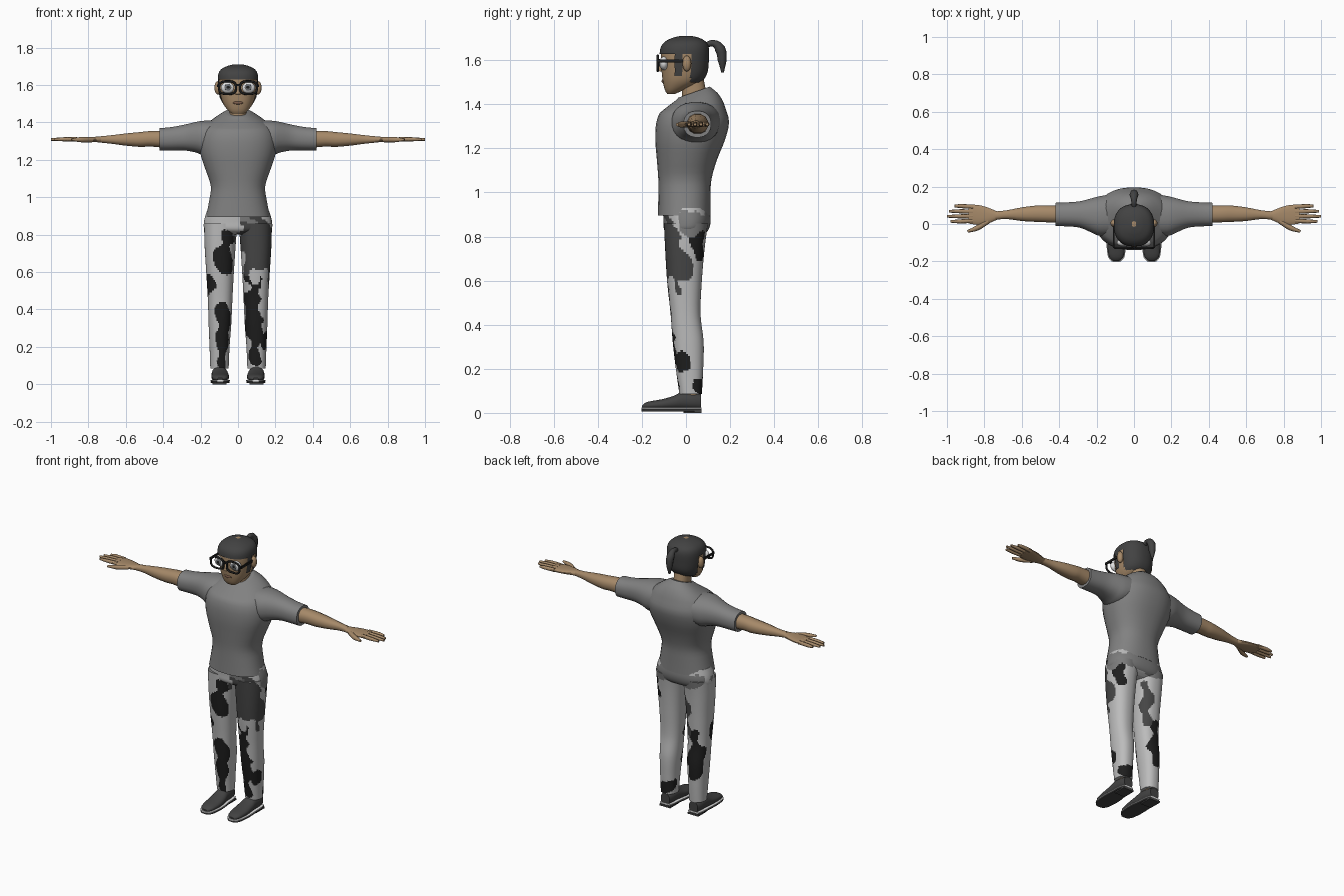
import bpy, bmesh, math
from mathutils import Vector, Matrix

cube = bpy.data.objects.get("Cube")
if cube:
    bpy.data.objects.remove(cube, do_unlink=True)


def material(name, r, g, b):
    m = bpy.data.materials.new(name)
    m.use_nodes = True
    m.diffuse_color = (r, g, b, 1)
    m.node_tree.nodes["Principled BSDF"].inputs["Base Color"].default_value = (r, g, b, 1)
    return m


SHIRT = material("shirt grey", .22, .22, .22)
SKIN = material("skin tan", .38, .25, .14)
HAIR = material("charcoal", .055, .055, .055)
LIGHT = material("trouser light grey", .5, .5, .5)
MID = material("trouser mid grey", .2, .2, .2)
DARK = material("trouser dark grey", .06, .06, .06)
BLACK = material("black", .013, .013, .013)
WHITE = material("white", .75, .75, .75)
LIPS = material("lip brown", .2, .11, .07)
IRIS = material("iris grey", .16, .17, .18)


def finish(name, bm, mats, angle=35):
    bmesh.ops.recalc_face_normals(bm, faces=bm.faces)
    mesh = bpy.data.meshes.new(name)
    bm.to_mesh(mesh)
    bm.free()
    ob = bpy.data.objects.new(name, mesh)
    bpy.context.collection.objects.link(ob)
    for m in mats:
        mesh.materials.append(m)
    bpy.ops.object.select_all(action='DESELECT')
    ob.select_set(True)
    bpy.context.view_layer.objects.active = ob
    bpy.ops.object.shade_smooth_by_angle(angle=math.radians(angle))
    return ob


def smooth_rows(rows, sub):
    """Catmull-Rom interpolation between cross-sections."""
    out = []
    for i in range(len(rows) - 1):
        p0, p1, p2 = rows[max(i - 1, 0)], rows[i], rows[i + 1]
        p3 = rows[min(i + 2, len(rows) - 1)]
        for k in range(sub):
            t = k / sub
            out.append([b + .5 * t * (c - a + t * (2 * a - 5 * b + 4 * c - d + t * (3 * (b - c) + d - a)))
                        for a, b, c, d in zip(p0, p1, p2, p3)])
    return out + [rows[-1]]


def loft(rows, axis='z', n=24, sub=3, power=2.3, pad=0, side=1):
    """Rows are (position, a0, a1, b0, b1): the extents of a rounded section along an axis."""
    bm = bmesh.new()
    rings = []
    for t, a0, a1, b0, b1 in smooth_rows(rows, sub):
        ring = []
        for k in range(n):
            ang = 2 * math.pi * (k + .5) / n
            c, s = math.cos(ang), math.sin(ang)
            a = (a0 + a1) / 2 + ((a1 - a0) / 2 + pad) * math.copysign(abs(c) ** (2 / power), c)
            b = (b0 + b1) / 2 + ((b1 - b0) / 2 + pad) * math.copysign(abs(s) ** (2 / power), s)
            x, y, z = {'x': (t, a, b), 'y': (a, t, b), 'z': (a, b, t)}[axis]
            ring.append(bm.verts.new((x * side, y, z)))
        rings.append(ring)
    for lo, hi in zip(rings, rings[1:]):
        for k in range(n):
            bm.faces.new((lo[k], lo[(k + 1) % n], hi[(k + 1) % n], hi[k]))
    bm.faces.new(rings[0])
    bm.faces.new(rings[-1])
    return bm


def symmetric(rows):
    return [(z, -w, w, f, b) for z, w, f, b in rows]


def ball(name, mat, loc, size, seg=20):
    bm = bmesh.new()
    bmesh.ops.create_uvsphere(bm, u_segments=seg, v_segments=seg // 2, radius=1,
                              matrix=Matrix.Translation(loc) @ Matrix.Diagonal((*size, 1)))
    return finish(name, bm, [mat], 60)


def box(name, mat, loc, size):
    bm = bmesh.new()
    bmesh.ops.create_cube(bm, size=1, matrix=Matrix.Translation(loc) @ Matrix.Diagonal((*size, 1)))
    return finish(name, bm, [mat])


def tube(name, mat, points, radii, closed=False):
    """Round tube through points, each with its own radius."""
    cu = bpy.data.curves.new(name, 'CURVE')
    cu.dimensions, cu.bevel_depth, cu.bevel_resolution = '3D', 1, 2
    cu.use_fill_caps, cu.resolution_u = True, 4
    sp = cu.splines.new('BEZIER')
    sp.bezier_points.add(len(points) - 1)
    sp.use_cyclic_u = closed
    for bp, co, r in zip(sp.bezier_points, points, radii):
        bp.co, bp.radius = co, r
        bp.handle_left_type = bp.handle_right_type = 'AUTO'
    tmp = bpy.data.objects.new(name + "_path", cu)
    bpy.context.collection.objects.link(tmp)
    bm = bmesh.new()
    bm.from_mesh(tmp.to_mesh())
    bpy.data.objects.remove(tmp, do_unlink=True)
    return finish(name, bm, [mat], 50)


# Camouflage blobs: material slot, centre, radius, half height; later ones win
CAMO = [LIGHT, MID, DARK, BLACK]
BLOBS = [
    (3, -.07, -.09, .68, .055, .13), (3, -.15, -.04, .52, .05, .06), (3, -.075, -.06, .27, .045, .2),
    (3, -.11, .06, .37, .05, .14), (2, -.03, .08, .62, .05, .15), (3, .08, -.07, .36, .065, .27),
    (2, .1, -.09, .76, .1, .17), (0, .16, -.05, .48, .045, .15), (0, .09, -.09, .57, .03, .05),
    (2, .17, -.02, .66, .05, .1), (3, .15, .05, .77, .045, .07), (3, .1, .04, .14, .05, .06),
    (3, .14, -.02, .22, .035, .06), (1, 0, .1, .87, .17, .06), (1, .18, .02, .87, .07, .06)]


def paint_camo(bm):
    for f in bm.faces:
        p = f.calc_center_median()
        wobble = .2 * math.sin(43 * p.z + 25 * p.x) + .15 * math.sin(70 * p.y + 31 * p.z)
        for slot, x, y, z, r, h in BLOBS:
            d = ((p.x - x) / r) ** 2 + ((p.y - y) / r) ** 2 + ((p.z - z) / h) ** 2
            if d < 1 + 2 * wobble:
                f.material_index = slot


# Shirt body, with the collar tilted down towards the front
bm = loft(symmetric([
    (.895, .172, -.128, .112), (.98, .155, -.126, .112), (1.06, .146, -.126, .116),
    (1.15, .175, -.133, .142), (1.24, .204, -.14, .178), (1.32, .208, -.135, .196),
    (1.38, .18, -.11, .178), (1.42, .13, -.08, .152), (1.445, .09, -.05, .125),
    (1.46, .062, -.035, .108)]), n=32)
for v in bm.verts:
    v.co.z += (v.co.y - .05) * .35 * min(max((v.co.z - 1.36) / .1, 0), 1)
finish("shirt_body", bm, [SHIRT])

# Trouser seat
bm = loft(symmetric([(.8, .1, -.06, .06), (.825, .174, -.097, .098), (.87, .182, -.102, .112),
                     (.93, .165, -.105, .105)]), n=72, sub=5)
paint_camo(bm)
finish("trouser_seat", bm, CAMO)

# Neck
finish("neck", loft(symmetric([(1.37, .052, -.022, .09), (1.45, .046, -.018, .092),
                               (1.54, .048, -.03, .075)])), [SKIN])

# Head, and hair made from the same form slightly enlarged
HEAD = symmetric([
    (1.447, .032, -.085, -.05), (1.465, .054, -.096, -.01), (1.5, .08, -.105, .06),
    (1.54, .093, -.11, .09), (1.6, .101, -.114, .098), (1.655, .1, -.11, .098),
    (1.685, .083, -.088, .083), (1.703, .047, -.05, .05), (1.711, .012, -.015, .015)])
finish("head", loft(HEAD, n=32), [SKIN])
bm = loft(HEAD, n=64, sub=8, pad=.006)


def is_hair(p):
    sideburn = -.055 < p.y < -.012 and p.z > 1.53
    return p.z > 1.632 or sideburn or (p.y > .02 and p.z > 1.5)


bmesh.ops.delete(bm, geom=[f for f in bm.faces if not is_hair(f.calc_center_median())], context='FACES')
finish("hair", bm, [HAIR])
tube("ponytail", HAIR, [(0, .09, 1.668), (0, .125, 1.677), (0, .155, 1.65), (0, .164, 1.6), (0, .166, 1.545)],
     [.012, .015, .024, .02, .006])

# Face
tube("nose", SKIN, [(0, -.108, 1.6), (0, -.118, 1.572), (0, -.121, 1.55)], [.009, .012, .014])
ball("mouth", LIPS, (0, -.102, 1.505), (.027, .009, .009))
box("glasses_bridge", BLACK, (0, -.126, 1.6), (.03, .008, .012))

for s, tag in ((1, "left"), (-1, "right")):
    # Eyes, ears and glasses
    ball("eye_" + tag, WHITE, (s * .054, -.1, 1.586), (.038, .021, .031))
    ball("iris_" + tag, IRIS, (s * .054, -.12, 1.588), (.018, .004, .018))
    ball("pupil_" + tag, BLACK, (s * .054, -.123, 1.588), (.008, .003, .008))
    ball("ear_" + tag, SKIN, (s * .108, .004, 1.585), (.018, .02, .036))
    rim = [(s * .056 + .045 * math.copysign(abs(math.cos(a)) ** .7, math.cos(a)), -.128,
            1.586 + .034 * math.copysign(abs(math.sin(a)) ** .7, math.sin(a)))
           for a in (math.pi * k / 8 for k in range(16))]
    tube("glasses_rim_" + tag, BLACK, rim, [.006] * 16, True)
    box("glasses_temple_" + tag, BLACK, (s * .109, -.058, 1.597), (.007, .14, .014))

    # Sleeve and arm
    finish("sleeve_" + tag, loft([
        (.1, -.06, .16, 1.24, 1.41), (.18, -.065, .15, 1.225, 1.41), (.23, -.045, .137, 1.24, 1.402),
        (.29, -.02, .122, 1.25, 1.388), (.36, -.013, .116, 1.25, 1.375), (.42, -.012, .114, 1.25, 1.37)],
        'x', side=s), [SHIRT])
    finish("arm_" + tag, loft([
        (.38, .003, .1, 1.262, 1.358), (.47, .008, .1, 1.27, 1.355), (.52, .01, .1, 1.268, 1.35),
        (.6, .015, .09, 1.275, 1.342), (.68, .026, .074, 1.286, 1.332), (.74, .022, .068, 1.292, 1.326)],
        'x', n=12, side=s), [SKIN])

    # Hand with four fingers and a thumb
    finish("palm_" + tag, loft([
        (.73, .024, .067, 1.293, 1.325), (.78, .002, .088, 1.295, 1.323), (.83, -.006, .102, 1.297, 1.321),
        (.885, .002, .105, 1.3, 1.32)], 'x', n=16, side=s), [SKIN])
    for y, tip, finger in ((.096, .96, "little"), (.068, .99, "ring"), (.041, 1, "middle"), (.014, .98, "index")):
        tube(finger + "_finger_" + tag, SKIN,
             [(s * .86, y * .9 + .005, 1.31), (s * .93, y, 1.31), (s * tip, y, 1.309)], [.012, .011, .007])
    tube("thumb_" + tag, SKIN, [(s * .78, .015, 1.308), (s * .84, -.022, 1.308), (s * .89, -.04, 1.308)],
         [.014, .014, .007])

    # Trouser leg
    bm = loft([
        (.085, .05, .148, -.03, .072), (.2, .045, .152, -.046, .078), (.32, .036, .157, -.06, .08),
        (.45, .03, .161, -.07, .066), (.6, .022, .17, -.086, .072), (.75, .012, .179, -.095, .085),
        (.86, .004, .181, -.1, .1)], n=64, sub=14, side=s)
    paint_camo(bm)
    finish("trouser_leg_" + tag, bm, CAMO)

    # Ankle and shoe
    finish("ankle_" + tag, loft([(.05, .068, .128, -.01, .055), (.12, .068, .128, -.01, .055)], side=s), [SKIN])
    shoe = [(-.199, .08, .11, .022, .034), (-.175, .056, .134, .017, .05), (-.11, .047, .143, .015, .062),
            (-.055, .05, .142, .015, .078), (-.02, .056, .14, .015, .094), (.03, .06, .138, .015, .091),
            (.068, .068, .13, .015, .085)]
    finish("shoe_" + tag, loft(shoe, 'y', n=20, side=s), [HAIR])
    for part, mat, low, high, grow in (("welt", WHITE, .016, .024, .004), ("sole", HAIR, .007, .017, .003)):
        rows = [(y * 1.02, a - grow, b + grow, low, high) for y, a, b, c, d in shoe]
        finish(f"shoe_{part}_{tag}", loft(rows, 'y', power=8, side=s), [mat])
    box("shoe_heel_" + tag, HAIR, (s * .099, .03, .005), (.074, .082, .01))
